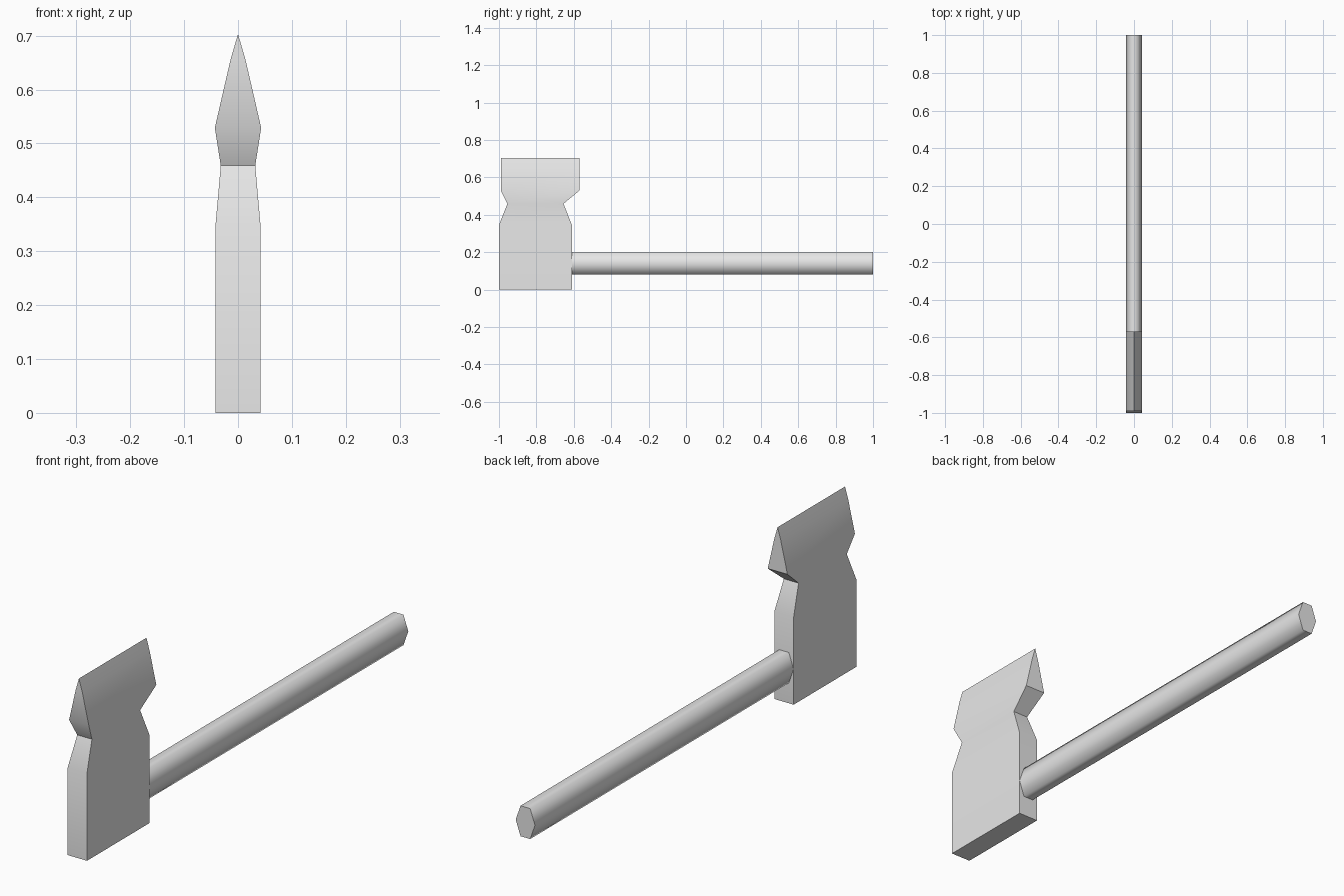
import bpy, bmesh, math
from mathutils import Matrix

cube = bpy.data.objects.get("Cube")
if cube:
    bpy.data.objects.remove(cube, do_unlink=True)

grey = bpy.data.materials.new("plain_grey")
grey.use_nodes = True
colour = (0.8, 0.8, 0.8, 1)
grey.diffuse_color = colour
grey.node_tree.nodes["Principled BSDF"].inputs["Base Color"].default_value = colour


def finish(name, bm, angle):
    """Turn a bmesh into a shaded object."""
    bmesh.ops.recalc_face_normals(bm, faces=bm.faces)
    mesh = bpy.data.meshes.new(name)
    bm.to_mesh(mesh)
    bm.free()
    mesh.materials.append(grey)
    obj = bpy.data.objects.new(name, mesh)
    bpy.context.collection.objects.link(obj)
    bpy.ops.object.select_all(action='DESELECT')
    obj.select_set(True)
    bpy.context.view_layer.objects.active = obj
    bpy.ops.object.shade_smooth_by_angle(angle=math.radians(angle))
    return obj


# Head: rectangular sections (height, half width, front, back) joined upward
sections = [
    (0.0, 0.042, -1.0, -0.61),
    (0.345, 0.042, -1.0, -0.61),
    (0.459, 0.032, -0.955, -0.655),
    (0.529, 0.043, -0.99, -0.57),
    (0.655, 0.014, -0.99, -0.57),
    (0.703, 0.0, -0.99, -0.57),
]
bm = bmesh.new()
rings = []
for z, w, front, back in sections:
    corners = [(-w, front), (w, front), (w, back), (-w, back)]
    rings.append([bm.verts.new((x, y, z)) for x, y in corners])
bm.faces.new(rings[0])
for low, high in zip(rings, rings[1:]):
    for i in range(4):
        j = (i + 1) % 4
        bm.faces.new((low[i], low[j], high[j], high[i]))
# Merge the top section into a single cutting edge
bmesh.ops.remove_doubles(bm, verts=bm.verts, dist=0.0001)
finish("hammer_head", bm, 30)

# Handle: flattened six-sided shaft running back from the head
start, end = -0.62, 1.0
bm = bmesh.new()
bmesh.ops.create_cone(bm, cap_ends=True, segments=6, radius1=1, radius2=1, depth=end - start)
# Put corners on the left and right sides
corner = max(bm.verts, key=lambda v: v.co.x).co
turn = Matrix.Rotation(-math.atan2(corner.y, corner.x), 4, 'Z')
lay = Matrix.Rotation(math.radians(90), 4, 'X')
size = Matrix.Diagonal((0.042, 0.06 / math.sin(math.radians(60)), 1, 1))
place = Matrix.Translation((0, (start + end) / 2, 0.14))
bm.transform(place @ lay @ size @ turn)
finish("handle", bm, 80)
